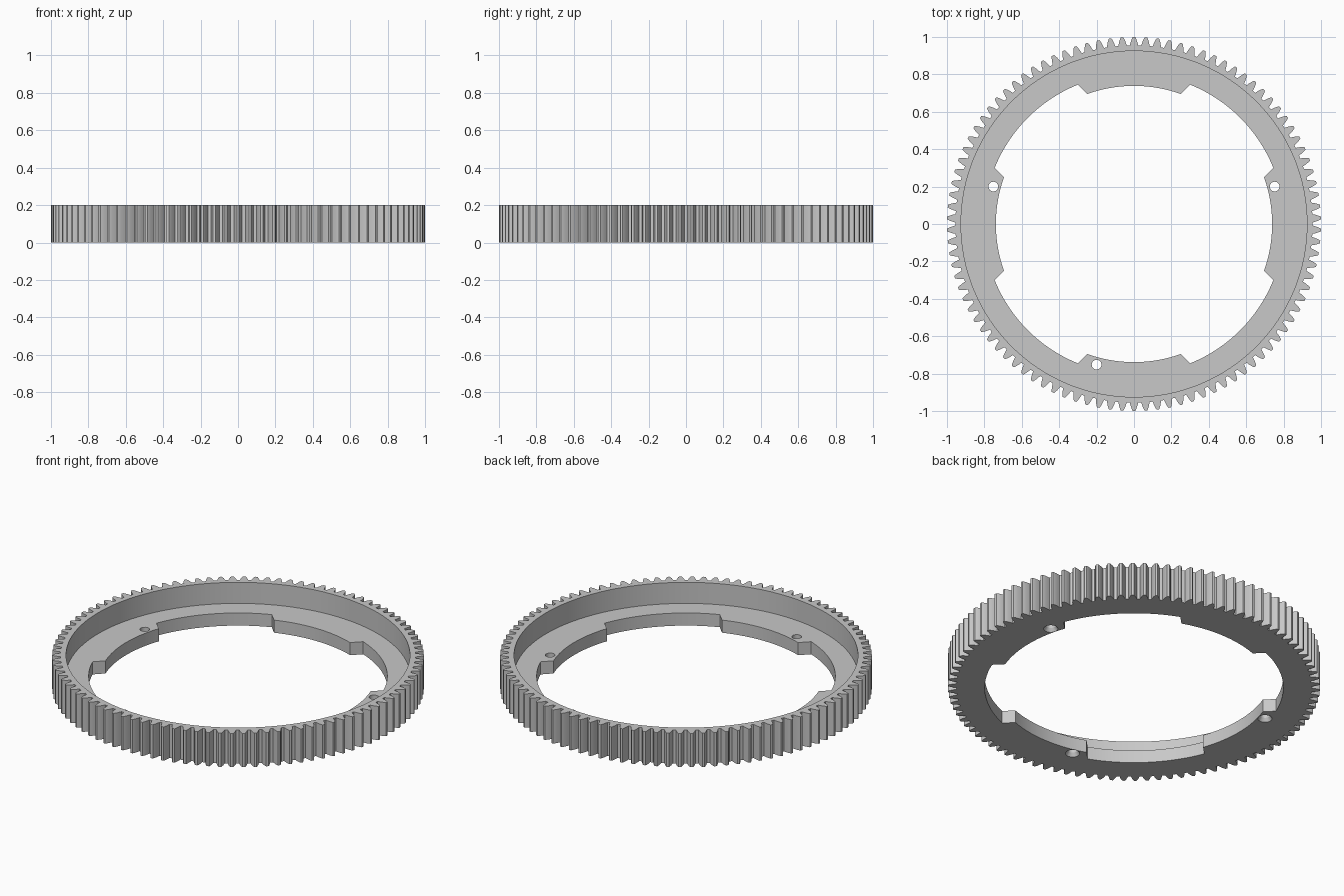
import bpy, bmesh
from math import sin, cos, pi, atan2, hypot

if "Cube" in bpy.data.objects:
    bpy.data.objects.remove(bpy.data.objects["Cube"], do_unlink=True)

TEETH = 98
HEIGHT = 0.2
FLOOR = 0.075

grey = bpy.data.materials.new("plain_grey")
grey.use_nodes = True
colour = (0.58, 0.58, 0.58, 1)
grey.diffuse_color = colour
grey.node_tree.nodes["Principled BSDF"].inputs["Base Color"].default_value = colour


def polar(r, a):
    return r * cos(a), r * sin(a)


def circle(r, n, x=0, y=0):
    return [(x + r * cos(2 * pi * i / n), y + r * sin(2 * pi * i / n)) for i in range(n)]


def loft(name, sections):
    """Closed solid through stacked (outline, z) sections."""
    bm = bmesh.new()
    rings = [[bm.verts.new((x, y, z)) for x, y in pts] for pts, z in sections]
    for low, high in zip(rings, rings[1:]):
        n = len(low)
        for i in range(n):
            j = (i + 1) % n
            bm.faces.new((low[i], low[j], high[j], high[i]))
    bm.faces.new(rings[0][::-1])
    bm.faces.new(rings[-1])
    mesh = bpy.data.meshes.new(name)
    bm.to_mesh(mesh)
    bm.free()
    mesh.materials.append(grey)
    obj = bpy.data.objects.new(name, mesh)
    bpy.context.collection.objects.link(obj)
    return obj


def cut(target, cutter):
    bpy.context.view_layer.objects.active = target
    mod = target.modifiers.new("cut", 'BOOLEAN')
    mod.operation = 'DIFFERENCE'
    mod.solver = 'EXACT'
    mod.object = cutter
    bpy.ops.object.modifier_apply(modifier=mod.name)
    bpy.data.objects.remove(cutter, do_unlink=True)


# Toothed rim: one flank as (radius, half angle), mirrored for every tooth
flank = [(0.955, 0.0235), (0.966, 0.0205), (0.98, 0.016), (0.991, 0.0115), (1.0, 0.0065)]
outline = []
for t in range(TEETH):
    mid = pi / 2 + 2 * pi * t / TEETH
    outline += [polar(r, mid - a) for r, a in flank]
    outline += [polar(r, mid + a) for r, a in reversed(flank)]
gear = loft("ring_gear", [(outline, 0), (outline, HEIGHT)])

# Round pocket above the floor flange
pocket = circle(0.925, 128)
cut(gear, loft("pocket_cutter", [(pocket, FLOOR), (pocket, HEIGHT + 0.1)]))

# Central opening with four inward tabs
tab_r, tab_a = hypot(0.25, 0.695), atan2(0.25, 0.695)
gap_r, gap_a = hypot(0.3, 0.745), atan2(0.3, 0.745)
opening = []
for q in range(4):
    turn = q * pi / 2
    steps = 16
    for r, a0, a1 in ((tab_r, -tab_a, tab_a), (gap_r, gap_a, pi / 2 - gap_a)):
        opening += [polar(r, turn + a0 + (a1 - a0) * i / steps) for i in range(steps + 1)]
cut(gear, loft("opening_cutter", [(opening, -0.1), (opening, HEIGHT + 0.1)]))

# Three screw holes, countersunk from below
for x, y in ((0.752, 0.2), (-0.752, 0.2), (-0.2, -0.752)):
    wide, narrow = circle(0.046, 24, x, y), circle(0.026, 24, x, y)
    cut(gear, loft("hole_cutter", [(wide, -0.012), (narrow, 0.02), (narrow, 0.12)]))

bpy.ops.object.select_all(action='DESELECT')
gear.select_set(True)
bpy.context.view_layer.objects.active = gear
bpy.ops.object.shade_smooth_by_angle(angle=pi / 9)
